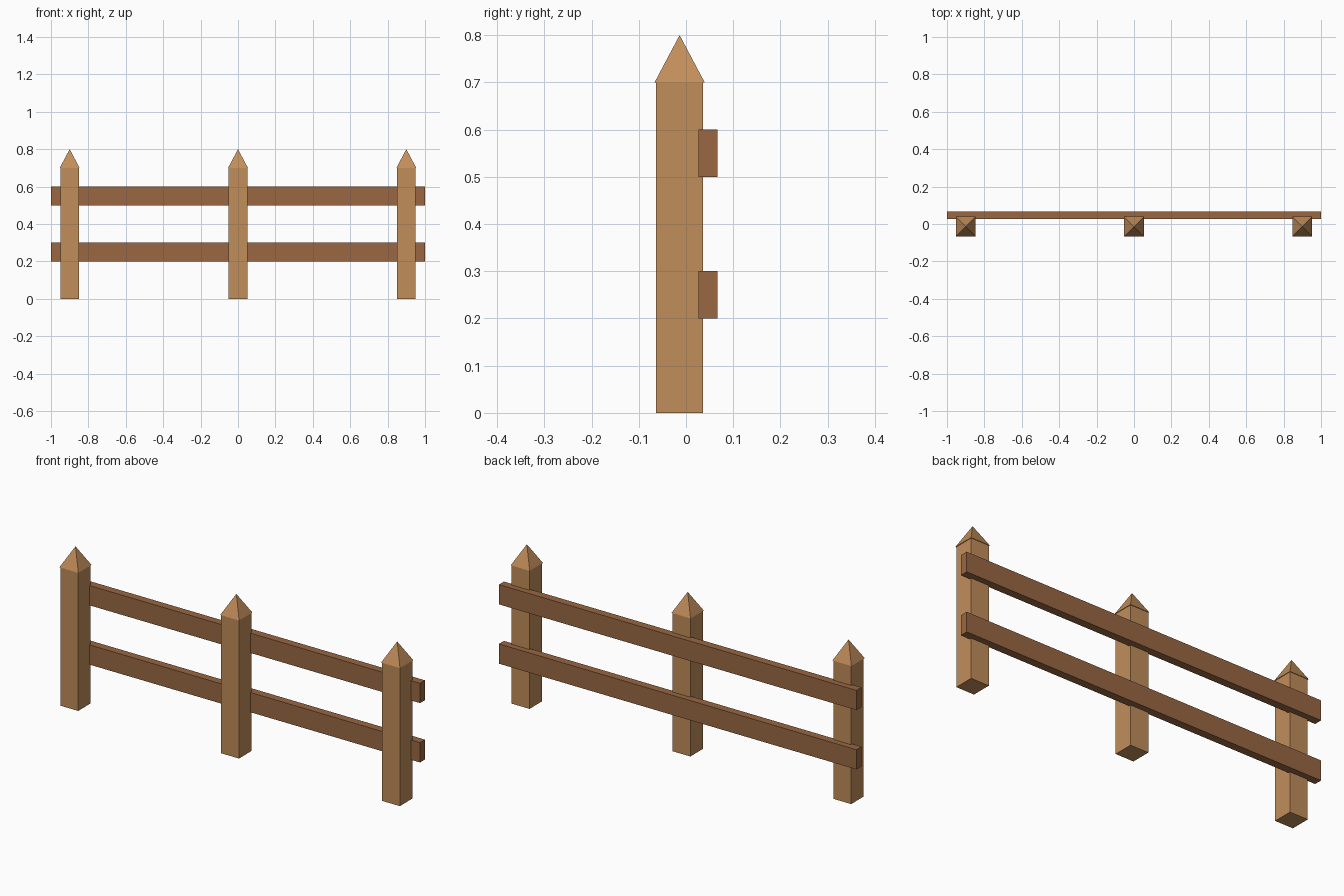
import bpy
import bmesh
from mathutils import Matrix

cube = bpy.data.objects.get("Cube")
if cube:
    bpy.data.objects.remove(cube, do_unlink=True)


def make_material(name, rgb):
    mat = bpy.data.materials.new(name)
    mat.use_nodes = True
    colour = (*rgb, 1.0)
    mat.diffuse_color = colour
    mat.node_tree.nodes["Principled BSDF"].inputs["Base Color"].default_value = colour
    return mat


def add_object(name, bm, mat):
    mesh = bpy.data.meshes.new(name)
    bm.to_mesh(mesh)
    bm.free()
    mesh.materials.append(mat)
    obj = bpy.data.objects.new(name, mesh)
    bpy.context.collection.objects.link(obj)
    return obj


def add_box(name, size, centre, mat):
    bm = bmesh.new()
    bmesh.ops.create_cube(bm, size=1, matrix=Matrix.Translation(centre) @ Matrix.Diagonal((*size, 1)))
    return add_object(name, bm, mat)


def add_pyramid(name, half_width, base_z, tip_z, x, y, mat):
    bm = bmesh.new()
    base = [bm.verts.new((x + sx * half_width, y + sy * half_width, base_z))
            for sx, sy in ((-1, -1), (1, -1), (1, 1), (-1, 1))]
    tip = bm.verts.new((x, y, tip_z))
    bm.faces.new(base[::-1])
    for i in range(4):
        bm.faces.new((base[i], base[(i + 1) % 4], tip))
    return add_object(name, bm, mat)


light_wood = make_material("light wood", (0.533, 0.266, 0.102))
dark_wood = make_material("dark wood", (0.319, 0.136, 0.054))

POST_Y = -0.0135
POST_HEIGHT = 0.7

# Square posts with slightly overhanging pointed caps
for side, x in (("right", -0.9), ("middle", 0.0), ("left", 0.9)):
    add_box(f"{side}_post", (0.1, 0.1, POST_HEIGHT), (x, POST_Y, POST_HEIGHT / 2), light_wood)
    add_pyramid(f"{side}_post_cap", 0.053, POST_HEIGHT, 0.8, x, POST_Y, light_wood)

# Long rails set into the back of the posts
for level, z in (("lower", 0.25), ("upper", 0.55)):
    add_box(f"{level}_rail", (2.0, 0.04, 0.1), (0, POST_Y + 0.06, z), dark_wood)
